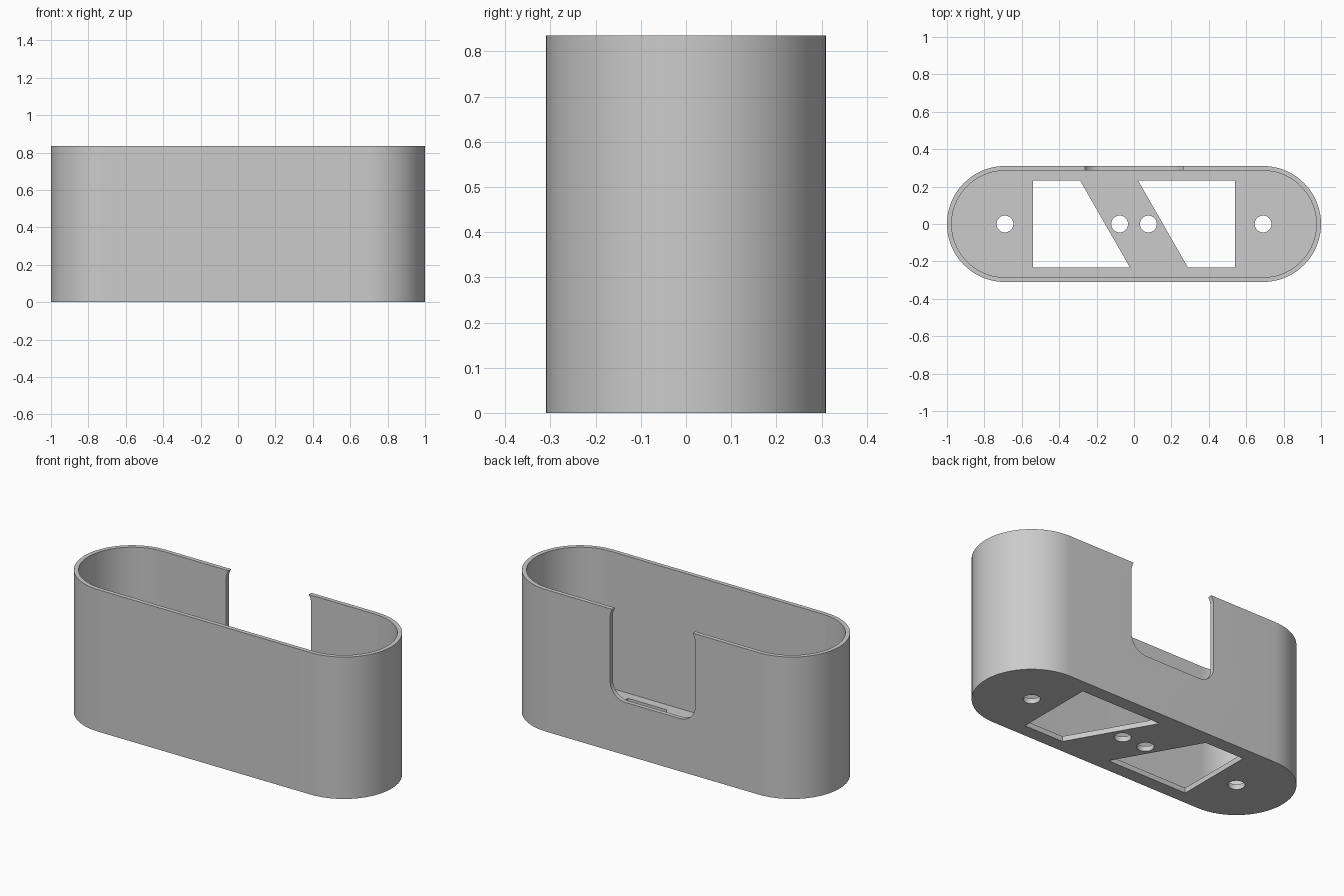
import bpy, bmesh, math
from mathutils import Matrix, Vector

cube = bpy.data.objects.get("Cube")
if cube:
    bpy.data.objects.remove(cube, do_unlink=True)

HEIGHT, RADIUS, WALL, FLOOR = 0.835, 0.31, 0.025, 0.03
CENTRE = 1 - RADIUS            # x of the round ends

grey = bpy.data.materials.new("plain_grey")
grey.use_nodes = True
colour = (0.6, 0.6, 0.6, 1)
grey.diffuse_color = colour
grey.node_tree.nodes["Principled BSDF"].inputs["Base Color"].default_value = colour


def rounded(x, y, r, steps):
    """Rounded rectangle with corner centres at +-x, +-y; a slot when y is 0."""
    pts = []
    for i, (sx, sy) in enumerate([(1, 1), (-1, 1), (-1, -1), (1, -1)]):
        for k in range(steps + 1):
            a = math.pi / 2 * (i + k / steps)
            p = Vector((sx * x + r * math.cos(a), sy * y + r * math.sin(a)))
            if not pts or (p - pts[-1]).length > 1e-5:
                pts.append(p)
    if (pts[0] - pts[-1]).length < 1e-5:
        pts.pop()
    return pts


def prism(name, pts, low, high, matrix=Matrix()):
    """Extrude an outline from low to high."""
    bm = bmesh.new()
    face = bm.faces.new([bm.verts.new((p[0], p[1], low)) for p in pts])
    out = bmesh.ops.extrude_face_region(bm, geom=[face])
    top = [v for v in out["geom"] if isinstance(v, bmesh.types.BMVert)]
    bmesh.ops.translate(bm, verts=top, vec=(0, 0, high - low))
    bmesh.ops.transform(bm, matrix=matrix, verts=bm.verts)
    bmesh.ops.recalc_face_normals(bm, faces=bm.faces)
    mesh = bpy.data.meshes.new(name)
    bm.to_mesh(mesh)
    bm.free()
    mesh.materials.append(grey)
    obj = bpy.data.objects.new(name, mesh)
    bpy.context.collection.objects.link(obj)
    return obj


# Slot-shaped shell
case = prism("case", rounded(CENTRE, 0, RADIUS, 20), 0, HEIGHT)
cutters = [prism("cavity_cutter", rounded(CENTRE, 0, RADIUS - WALL, 20), FLOOR, 1)]

# Round-cornered opening in the back wall, its top corners clipped by the rim
upright = Matrix.Translation((0, 0, 0.596)) @ Matrix.Rotation(math.pi / 2, 4, "X")
cutters.append(prism("notch_cutter", rounded(0.177, 0.186, 0.1, 10), -0.5, -0.2, upright))

# Slanted floor windows, one turned half way round from the other
window = [(-0.54, 0.232), (-0.54, -0.232), (-0.022, -0.232), (-0.288, 0.232)]
for side in (1, -1):
    pts = [(side * x, side * y) for x, y in window]
    cutters.append(prism("window_cutter", pts, -0.1, 0.1))

# Screw holes
for x in (-CENTRE, -0.077, 0.077, CENTRE):
    place = Matrix.Translation((x, 0, 0))
    cutters.append(prism("hole_cutter", rounded(0, 0, 0.045, 8), -0.1, 0.1, place))

bpy.context.view_layer.objects.active = case
case.select_set(True)
for cutter in cutters:
    mod = case.modifiers.new(cutter.name, "BOOLEAN")
    mod.operation, mod.solver, mod.object = "DIFFERENCE", "EXACT", cutter
    bpy.ops.object.modifier_apply(modifier=mod.name)
    bpy.data.objects.remove(cutter, do_unlink=True)

bpy.ops.object.select_all(action="DESELECT")
case.select_set(True)
bpy.ops.object.shade_smooth_by_angle(angle=math.radians(30))
